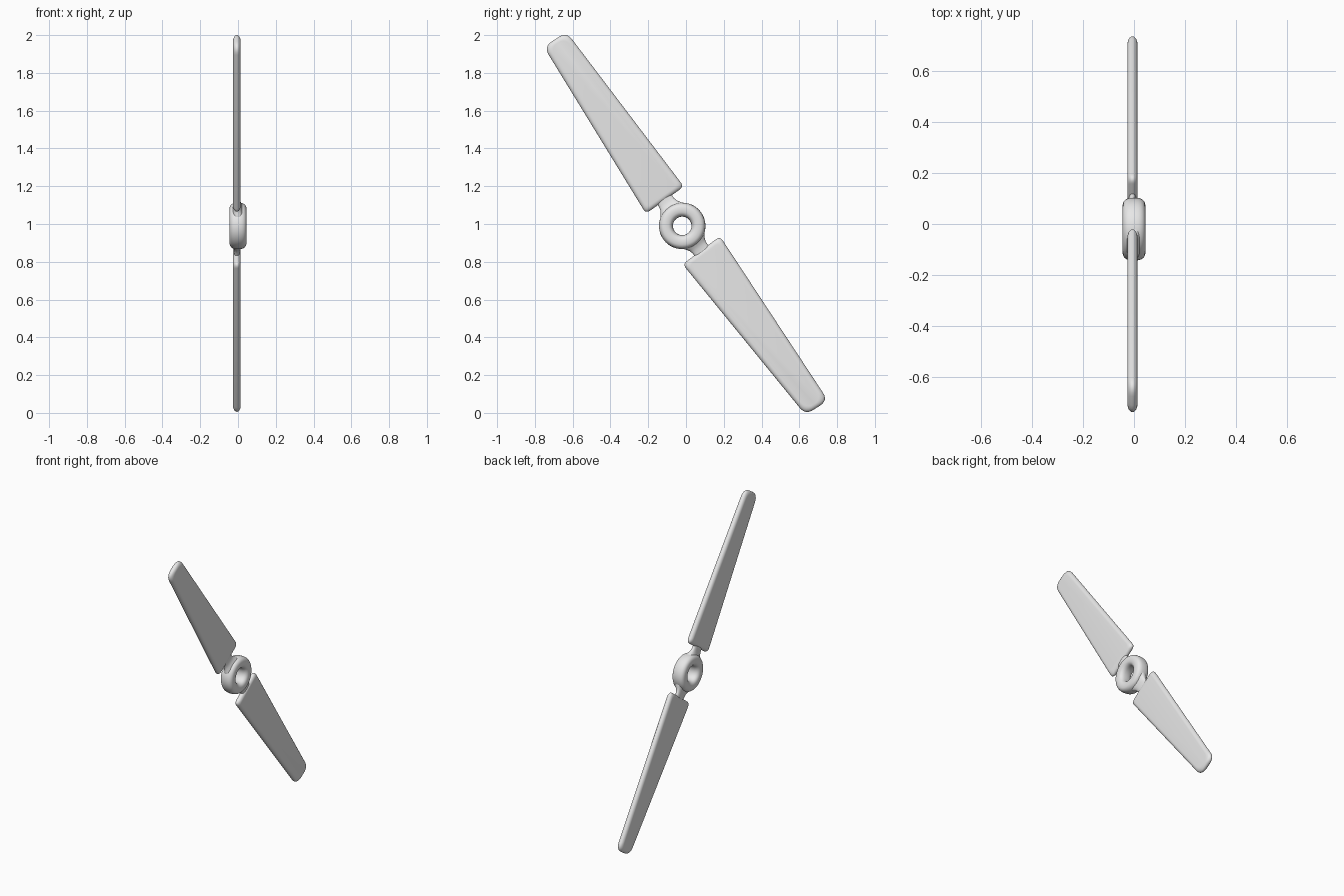
import bpy, bmesh, math
from mathutils import Vector

if "Cube" in bpy.data.objects:
    bpy.data.objects.remove(bpy.data.objects["Cube"])

grey = bpy.data.materials.new("light grey")
grey.diffuse_color = (0.8, 0.8, 0.8, 1)
grey.use_nodes = True
grey.node_tree.nodes["Principled BSDF"].inputs["Base Color"].default_value = grey.diffuse_color
HUB = Vector((-0.02, 0.99))       # hub centre in (y, z)
BLADE_X = -0.006                  # blades sit slightly off the hub's mid plane


def loft(name, rings, closed=False):
    """Skin a list of equal-length point rings; cap the ends unless closed."""
    bm = bmesh.new()
    vs = [[bm.verts.new(p) for p in r] for r in rings]
    n = len(vs[0])
    for a in range(len(vs) if closed else len(vs) - 1):
        r0, r1 = vs[a], vs[(a + 1) % len(vs)]
        for i in range(n):
            bm.faces.new((r0[i], r0[(i + 1) % n], r1[(i + 1) % n], r1[i]))
    if not closed:
        bm.faces.new(vs[0])
        bm.faces.new(vs[-1])
    bmesh.ops.recalc_face_normals(bm, faces=bm.faces)
    me = bpy.data.meshes.new(name)
    bm.to_mesh(me)
    bm.free()
    me.materials.append(grey)
    ob = bpy.data.objects.new(name, me)
    bpy.context.collection.objects.link(ob)
    bpy.context.view_layer.objects.active = ob
    bpy.ops.object.select_all(action='DESELECT')
    ob.select_set(True)
    bpy.ops.object.shade_smooth_by_angle(angle=math.radians(40))
    return ob


def power(v, e):
    return math.copysign(abs(v) ** e, v)


def inset(quad, d):
    """Move every side of a (y, z) quad inward by d."""
    mid = sum(quad, Vector((0, 0))) / 4
    out = []
    for i in range(4):
        p = quad[i]
        e0 = (p - quad[i - 1]).normalized()
        e1 = (quad[(i + 1) % 4] - p).normalized()
        n0, n1 = Vector((-e0.y, e0.x)), Vector((-e1.y, e1.x))
        if n0.dot(mid - p) < 0:
            n0, n1 = -n0, -n1
        out.append(p + (n0 + n1) * d / (1 + n0.dot(n1)))
    return out


def rounded(quad, radii, steps=6):
    pts = []
    for i in range(4):
        c = quad[i]
        a = c + (quad[i - 1] - c).normalized() * radii[i]
        b = c + (quad[(i + 1) % 4] - c).normalized() * radii[i]
        for k in range(steps + 1):
            s = k / steps
            pts.append(a * (1 - s) ** 2 + c * 2 * s * (1 - s) + b * s * s)
    return pts


def blade(name, corners):
    """Flat tapered blade with a rounded rim; corners: 2 root then 2 tip."""
    quad = [Vector(c) for c in corners]
    rings = []
    for k in range(-6, 7):
        a = k / 6 * math.pi / 2
        d = 0.024 * (1 - math.cos(a))
        q = rounded(inset(quad, d), (0.028, 0.028, 0.05, 0.05))
        rings.append([(BLADE_X + 0.02 * math.sin(a), p.x, p.y) for p in q])
    return loft(name, rings)


def neck(name, target):
    """Short waisted stem that flares into the hub."""
    u = (Vector(target) - HUB).normalized()
    w = Vector((-u.y, u.x))
    rings = []
    for dist, hw, ht, x in ((0.08, 0.078, 0.034, 0), (0.1, 0.07, 0.032, 0),
                            (0.115, 0.06, 0.027, -0.002), (0.13, 0.051, 0.02, -0.004),
                            (0.148, 0.046, 0.016, BLADE_X), (0.17, 0.046, 0.015, BLADE_X),
                            (0.2, 0.046, 0.014, BLADE_X)):
        ring = []
        for i in range(24):
            a = 2 * math.pi * i / 24
            p = HUB + u * dist + w * hw * power(math.cos(a), 0.8)
            ring.append((x + ht * power(math.sin(a), 0.8), p.x, p.y))
        rings.append(ring)
    return loft(name, rings)


# Hub ring: squarish rounded section swept around the x axis
rings = []
for j in range(48):
    t = 2 * math.pi * j / 48
    ring = []
    for i in range(24):
        a = 2 * math.pi * i / 24
        r = 0.086 + 0.037 * power(math.cos(a), 0.75)
        ring.append((0.045 * power(math.sin(a), 0.75),
                     HUB.x + r * math.cos(t), HUB.y + r * math.sin(t)))
    rings.append(ring)
loft("hub_ring", rings, closed=True)

# Two blades and their stems
blade("upper_blade", ((-0.212, 1.055), (-0.011, 1.198), (-0.633, 2.017), (-0.753, 1.938)))
blade("lower_blade", ((0.18, 0.935), (-0.018, 0.787), (0.633, -0.011), (0.752, 0.066)))
neck("upper_neck", (-0.116, 1.132))
neck("lower_neck", (0.08, 0.862))
